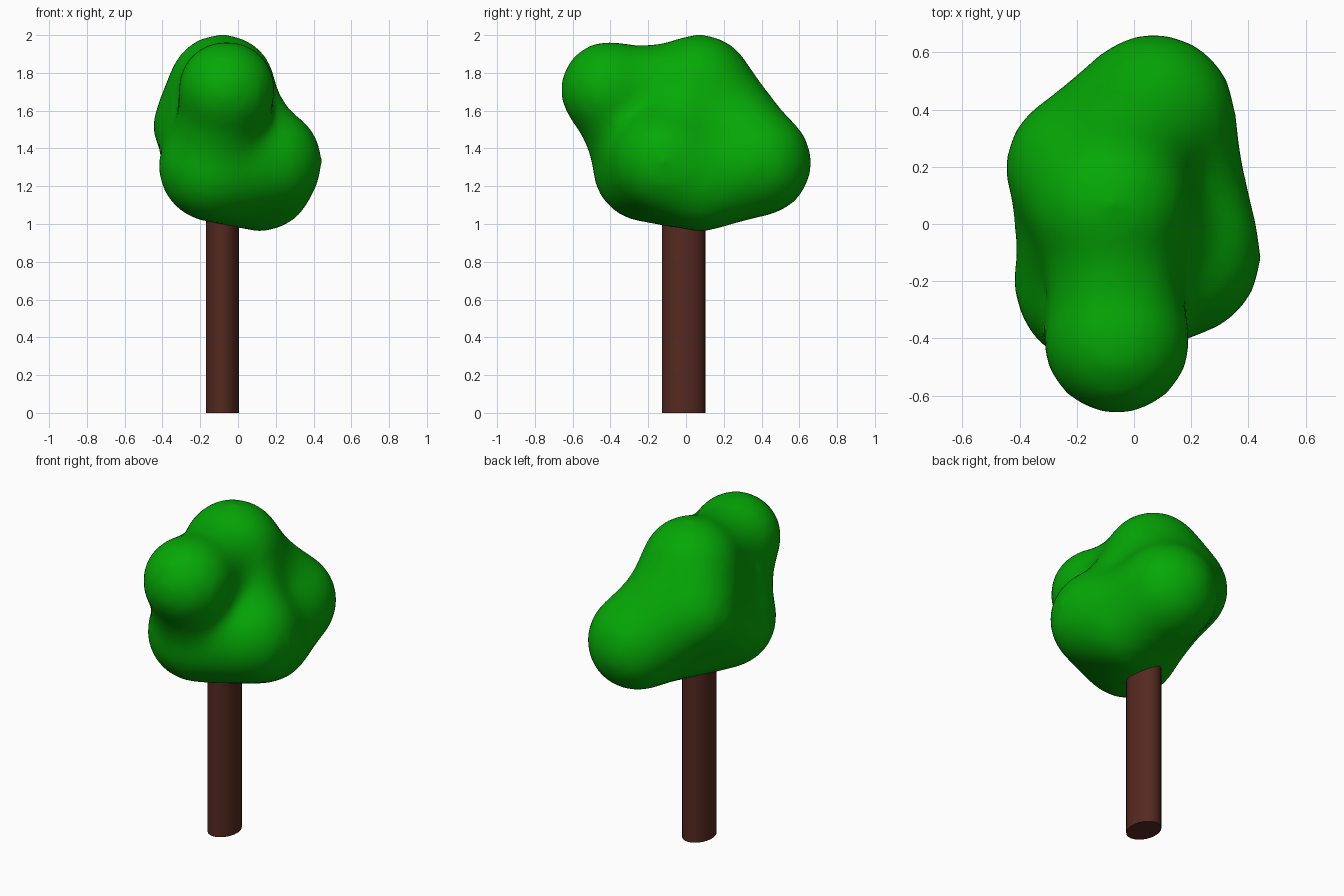
import bpy
from mathutils import Vector

cube = bpy.data.objects.get("Cube")
if cube:
    bpy.data.objects.remove(cube, do_unlink=True)


def material(name, colour):
    mat = bpy.data.materials.new(name)
    mat.use_nodes = True
    mat.diffuse_color = colour
    for node in mat.node_tree.nodes:
        if node.type == 'BSDF_PRINCIPLED':
            node.inputs["Base Color"].default_value = colour
            node.inputs["Roughness"].default_value = 0.8
    return mat


leaf_green = material("leaf green", (0.0015, 0.39, 0.0018, 1))
bark_brown = material("bark brown", (0.09, 0.022, 0.014, 1))

# Foliage lobes: centre and radius
lobes = {
    "front_upper": (Vector((-.06, -.405, 1.71)), .25),
    "crown": (Vector((-.085, .07, 1.72)), .275),
    "shoulder": (Vector((-.19, .20, 1.52)), .25),
    "back_slope": (Vector((-.06, .21, 1.53)), .27),
    "back_low": (Vector((.07, .38, 1.325)), .275),
    "bottom": (Vector((.12, .08, 1.24)), .27),
    "low_side": (Vector((.16, -.11, 1.33)), .275),
    "front_low": (Vector((-.13, -.205, 1.30)), .28),
}

# Bridges between lobes, with the thickness of each
bridges = [
    ("front_upper", "crown", .85),
    ("front_upper", "front_low", .87),
    ("crown", "shoulder", 1),
    ("crown", "back_slope", .98),
    ("crown", "low_side", .84),
    ("crown", "front_low", .93),
    ("shoulder", "back_low", .98),
    ("shoulder", "front_low", .93),
    ("back_slope", "back_low", .97),
    ("back_low", "bottom", .98),
    ("back_low", "low_side", .85),
    ("back_low", "front_low", .95),
    ("bottom", "low_side", 1),
    ("bottom", "front_low", 1),
    ("low_side", "front_low", 1),
]
MELT_LOSS = .017  # extra radius that the smoothing takes off again
balls = []


def add_ball(centre, radius):
    bpy.ops.mesh.primitive_ico_sphere_add(subdivisions=4, radius=radius + MELT_LOSS, location=centre)
    balls.append(bpy.context.object)


for centre, radius in lobes.values():
    add_ball(centre, radius)
for start, end, thickness in bridges:
    (c1, r1), (c2, r2) = lobes[start], lobes[end]
    for t in (.3, .5, .7):
        add_ball(c1.lerp(c2, t), thickness * (r1 + (r2 - r1) * t))

bpy.ops.object.select_all(action='DESELECT')
for ball in balls:
    ball.select_set(True)
bpy.context.view_layer.objects.active = balls[0]
bpy.ops.object.join()
foliage = bpy.context.object
foliage.name = "foliage"
bpy.ops.object.transform_apply(location=True, rotation=True, scale=True)

# Fuse the lobes and melt the creases
remesh = foliage.modifiers.new("fuse", 'REMESH')
remesh.mode = 'VOXEL'
remesh.voxel_size = 0.03
melt = foliage.modifiers.new("melt", 'SMOOTH')
melt.factor = 0.5
melt.iterations = 42
bpy.ops.object.convert(target='MESH')
foliage = bpy.context.object
foliage.data.materials.clear()
foliage.data.materials.append(leaf_green)
bpy.ops.object.shade_smooth()

# Trunk: oval column running up into the foliage
bpy.ops.mesh.primitive_cylinder_add(vertices=32, radius=1, depth=1.15, location=(-.083, -.013, .575))
trunk = bpy.context.object
trunk.name = "trunk"
trunk.scale = (.087, .115, 1)
bpy.ops.object.transform_apply(location=False, rotation=False, scale=True)
trunk.data.materials.append(bark_brown)
bpy.ops.object.shade_smooth_by_angle()
